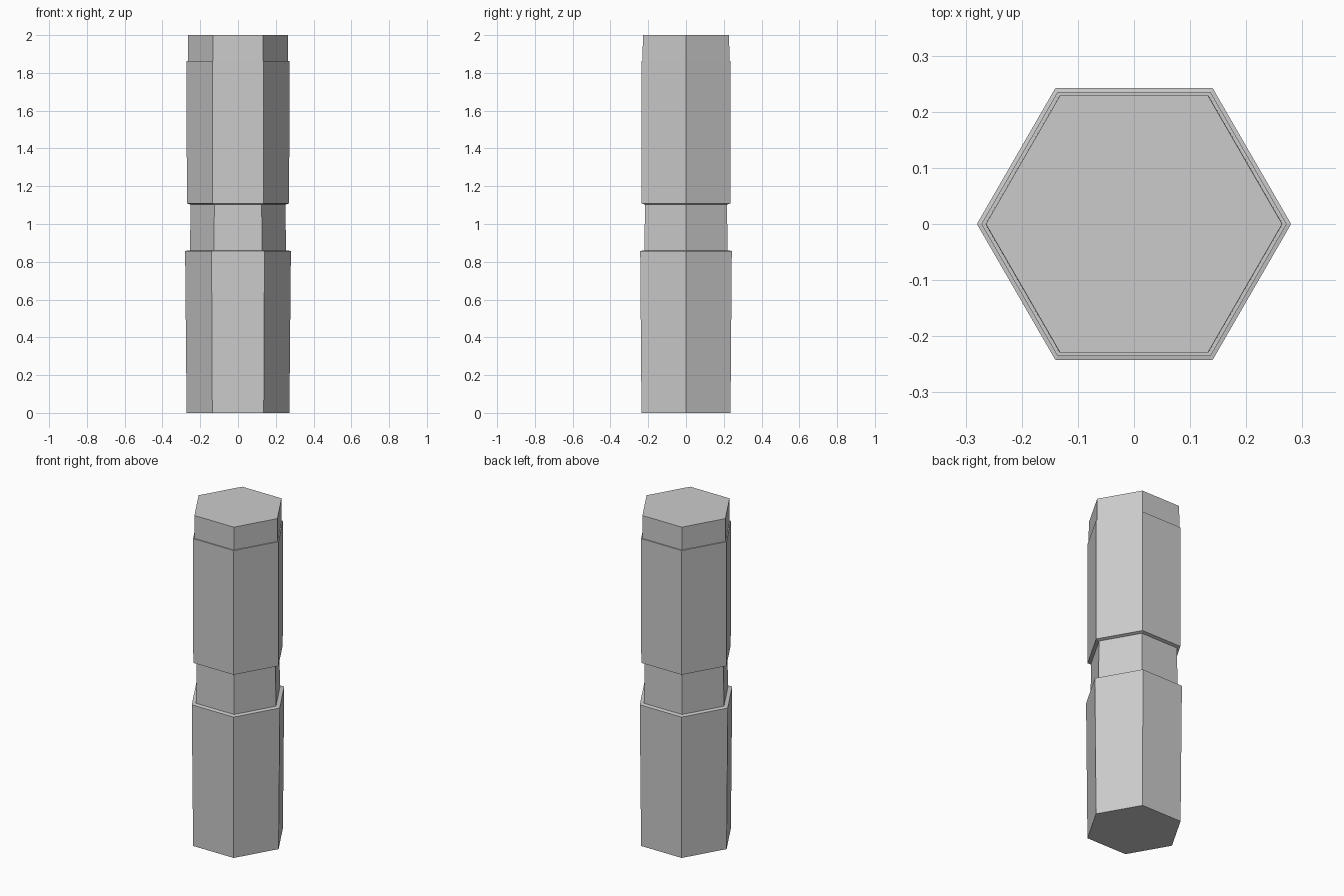
import bpy, bmesh
from math import cos, sin, pi

if "Cube" in bpy.data.objects:
    bpy.data.objects.remove(bpy.data.objects["Cube"])

SIDES = 6


def hex_part(name, profile):
    """Closed six-sided solid from (radius, z) rings, listed bottom to top."""
    bm = bmesh.new()
    rings = []
    for r, z in profile:
        rings.append([bm.verts.new((r * cos(2 * pi * i / SIDES),
                                    r * sin(2 * pi * i / SIDES), z))
                      for i in range(SIDES)])
    for low, high in zip(rings, rings[1:]):
        for i in range(SIDES):
            j = (i + 1) % SIDES
            bm.faces.new((low[i], low[j], high[j], high[i]))
    bm.faces.new(rings[0][::-1])
    bm.faces.new(rings[-1])
    mesh = bpy.data.meshes.new(name)
    bm.to_mesh(mesh)
    bm.free()
    obj = bpy.data.objects.new(name, mesh)
    bpy.context.collection.objects.link(obj)
    return obj


# Lower body, flaring slightly towards its rim
hex_part("lower_body", [(0.272, 0.0), (0.280, 0.857), (0.256, 0.861)])

# Recessed neck, its ends sunk into the bodies
hex_part("neck", [(0.255, 0.85), (0.250, 1.115)])

# Upper body with a slightly sloped underside
hex_part("upper_body", [(0.250, 1.103), (0.271, 1.109), (0.272, 1.862)])

# Stepped-in end cap
hex_part("end_cap", [(0.265, 1.85), (0.264, 2.0)])
